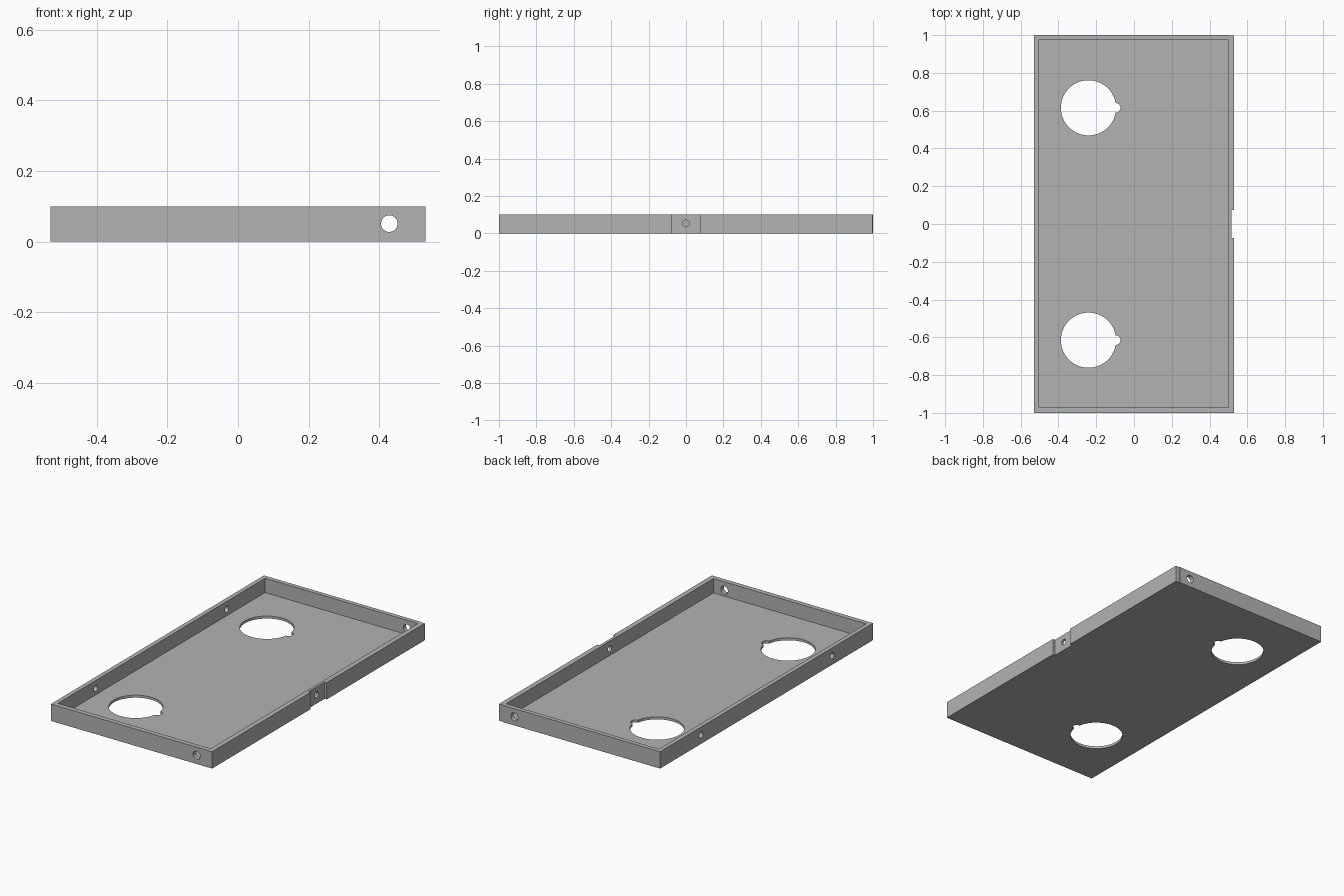
import bpy
from math import pi, radians

if "Cube" in bpy.data.objects:
    bpy.data.objects.remove(bpy.data.objects["Cube"])

HALF_X, HALF_Y, HEIGHT = 0.53, 1.0, 0.1
FLOOR = 0.015

grey = bpy.data.materials.new("plain grey")
grey.use_nodes = True
colour = (0.45, 0.45, 0.45, 1)
grey.diffuse_color = colour
grey.node_tree.nodes["Principled BSDF"].inputs["Base Color"].default_value = colour


def box(name, low, high):
    bpy.ops.mesh.primitive_cube_add(size=1, location=[(a + b) / 2 for a, b in zip(low, high)])
    ob = bpy.context.object
    ob.name = name
    ob.scale = [b - a for a, b in zip(low, high)]
    bpy.ops.object.transform_apply(location=True, rotation=True, scale=True)
    ob.data.materials.append(grey)
    return ob


def rod(name, radius, centre, rotation=(0, 0, 0), sides=32):
    bpy.ops.mesh.primitive_cylinder_add(vertices=sides, radius=radius, depth=0.12,
                                        location=centre, rotation=rotation)
    ob = bpy.context.object
    ob.name = name
    ob.data.materials.append(grey)
    return ob


def cut(target, cutter):
    cutter.hide_render = True
    mod = target.modifiers.new(cutter.name, "BOOLEAN")
    mod.operation = "DIFFERENCE"
    mod.solver = "EXACT"
    mod.object = cutter
    bpy.context.view_layer.objects.active = target
    bpy.ops.object.modifier_apply(modifier=mod.name)
    bpy.data.objects.remove(cutter)


# Shallow open tray
tray = box("tray", (-HALF_X, -HALF_Y, 0), (HALF_X, HALF_Y, HEIGHT))
cut(tray, box("cavity", (-0.504, -0.971, FLOOR), (0.5, 0.974, HEIGHT + 0.1)))

# Recess in the middle of the left wall, and the small step at its back end
cut(tray, box("wall_recess", (0.516, -0.075, -0.1), (0.6, 0.075, 0.2)))
cut(tray, box("corner_step", (0.503, 0.997, -0.1), (0.6, 1.1, 0.2)))

for side in (-1, 1):
    y = side * 0.615
    # Keyhole openings in the floor
    cut(tray, rod("round_opening", 0.146, (-0.241, y, 0), sides=64))
    cut(tray, rod("key_slot", 0.026, (-0.098, y, 0)))
    # Screw holes in the right wall
    cut(tray, rod("right_screw_hole", 0.018, (-HALF_X, y, 0.053), (0, pi / 2, 0)))
    # Cable holes in the front and back walls
    cut(tray, rod("end_hole", 0.0235, (0.428, side * HALF_Y, 0.051), (pi / 2, 0, 0)))

# Screw hole in the recessed left wall
cut(tray, rod("left_screw_hole", 0.018, (HALF_X, 0, 0.053), (0, pi / 2, 0)))

bpy.ops.object.select_all(action="DESELECT")
tray.select_set(True)
bpy.context.view_layer.objects.active = tray
bpy.ops.object.shade_smooth_by_angle(angle=radians(30))
